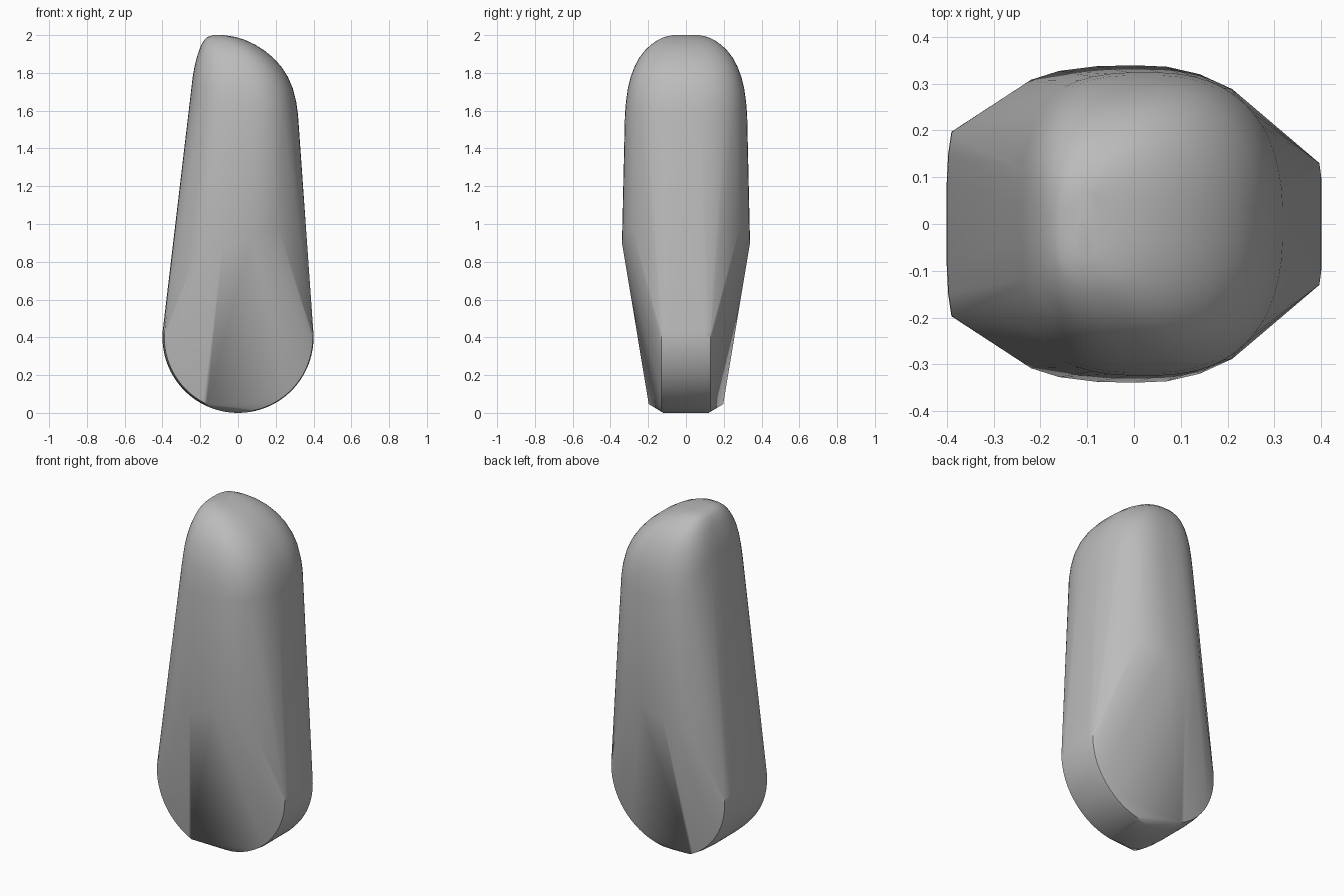
import bpy, bmesh, math

if "Cube" in bpy.data.objects:
    bpy.data.objects.remove(bpy.data.objects["Cube"], do_unlink=True)

grey = bpy.data.materials.new("mid grey")
grey.use_nodes = True
grey.diffuse_color = (0.5, 0.5, 0.5, 1)
grey.node_tree.nodes["Principled BSDF"].inputs["Base Color"].default_value = (0.5, 0.5, 0.5, 1)

bm = bmesh.new()


def pair(x, y, z):
    """Add a point and its front/back twin."""
    for side in (-1, 1):
        bm.verts.new((x, side * y, z))


def section(z, left, right, depth, mid, steps=56):
    """Add a rounded ring, boxier on its left half than on its right."""
    for i in range(steps):
        a = math.tau * (i + 0.5) / steps
        c, s = math.cos(a), math.sin(a)
        power = 2 / 2.5 if c > 0 else 2 / 2.8
        reach = right - mid if c > 0 else mid - left
        x = mid + math.copysign(abs(c) ** power, c) * reach
        y = math.copysign(abs(s) ** power, s) * depth
        bm.verts.new((x, y, z))


# Rounded upper end: height, left, right, half depth
for z, left, right, depth in (
        (1.58, -0.262, 0.318, 0.324), (1.65, -0.255, 0.308, 0.318),
        (1.72, -0.247, 0.290, 0.308), (1.78, -0.240, 0.264, 0.293),
        (1.835, -0.230, 0.228, 0.272), (1.88, -0.219, 0.187, 0.248),
        (1.92, -0.206, 0.138, 0.217), (1.95, -0.194, 0.090, 0.185),
        (1.975, -0.178, 0.036, 0.148), (1.99, -0.162, -0.012, 0.115),
        (2.0, -0.130, -0.075, 0.07)):
    section(z, left, right, depth, (left + right) / 2)

# Crest above the two bevelled lower panels
for x, y, z in ((-0.22, 0.308, 0.84), (-0.16, 0.327, 0.87), (-0.08, 0.337, 0.89),
                (0.0, 0.339, 0.90), (0.07, 0.336, 0.93), (0.14, 0.320, 0.96),
                (0.21, 0.288, 0.99)):
    pair(x, y, z)

# Round lower rim: narrow on one side, wide and slightly bowed on the other
R = 0.4
for i in range(33):
    a = math.radians(-82 + i * 87 / 32)
    pair(R * math.cos(a), 0.10, R + R * math.sin(a))
    pair((R - 0.004) * math.cos(a), 0.13, R + (R - 0.004) * math.sin(a))
for i in range(25):
    a = math.radians(175 + i * 70 / 24)
    for radius, y in ((R, 0.09), (R - 0.003, 0.15), (R - 0.01, 0.197)):
        pair(radius * math.cos(a), y, R + radius * math.sin(a))
for i in range(9):
    a = math.radians(245 + i * 33 / 8)
    pair(R * math.cos(a), 0.12, R + R * math.sin(a))

# Wrap the outlines in one taut skin
hull = bmesh.ops.convex_hull(bm, input=bm.verts)
spare = {v for v in hull["geom_interior"] + hull["geom_unused"]
         if isinstance(v, bmesh.types.BMVert) and not v.link_faces}
bmesh.ops.delete(bm, geom=list(spare), context='VERTS')
bmesh.ops.recalc_face_normals(bm, faces=bm.faces)

mesh = bpy.data.meshes.new("tapered_body")
bm.to_mesh(mesh)
bm.free()
mesh.materials.append(grey)
body = bpy.data.objects.new("tapered_body", mesh)
bpy.context.collection.objects.link(body)
bpy.context.view_layer.objects.active = body
body.select_set(True)
bpy.ops.object.shade_smooth_by_angle(angle=math.radians(28))
